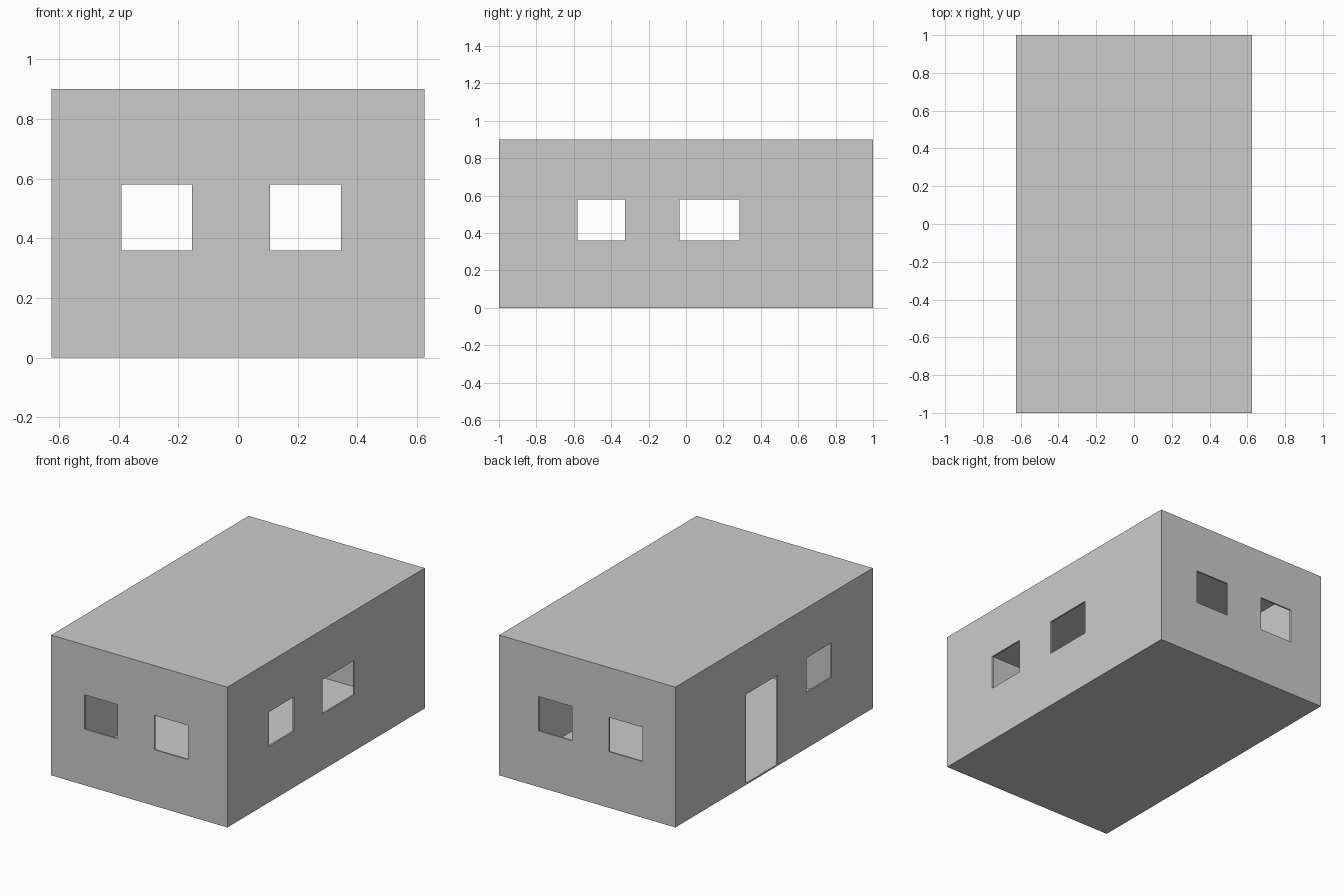
import bpy

if "Cube" in bpy.data.objects:
    bpy.data.objects.remove(bpy.data.objects["Cube"])

W, D, H = 1.25, 2.0, 0.9   # outer size
T = 0.01                   # shell thickness
SILL, HEAD = 0.36, 0.58    # window heights


def box(name, x, y, z):
    """Box from (min, max) ranges."""
    bpy.ops.mesh.primitive_cube_add(size=1, location=[sum(r) / 2 for r in (x, y, z)])
    ob = bpy.context.object
    ob.name = name
    ob.scale = [r[1] - r[0] for r in (x, y, z)]
    bpy.ops.object.transform_apply(location=True, rotation=False, scale=True)
    return ob


# Closed house shell
house = box("house_shell", (-W / 2, W / 2), (-D / 2, D / 2), (0, H))

cutters = [box("room_cutter", (-W / 2 + T, W / 2 - T), (-D / 2 + T, D / 2 - T), (T, H - T))]

# Matching windows in front and back walls
for x in ((-0.39, -0.155), (0.107, 0.345)):
    cutters.append(box("end_window_cutter", x, (-1.2, 1.2), (SILL, HEAD)))

# Small window through both side walls, wide window on the right, door on the left
cutters.append(box("side_window_cutter", (-0.8, 0.8), (-0.58, -0.327), (SILL, HEAD)))
cutters.append(box("wide_window_cutter", (0.5, 0.8), (-0.035, 0.285), (SILL, HEAD)))
cutters.append(box("door_cutter", (-0.8, -0.5), (-0.035, 0.285), (T + 0.001, HEAD)))

# Carve the openings and drop the cutters
bpy.ops.object.select_all(action='DESELECT')
bpy.context.view_layer.objects.active = house
house.select_set(True)
for c in cutters:
    mod = house.modifiers.new("opening", 'BOOLEAN')
    mod.operation = 'DIFFERENCE'
    mod.solver = 'EXACT'
    mod.object = c
    bpy.ops.object.modifier_apply(modifier=mod.name)
    bpy.data.objects.remove(c, do_unlink=True)
